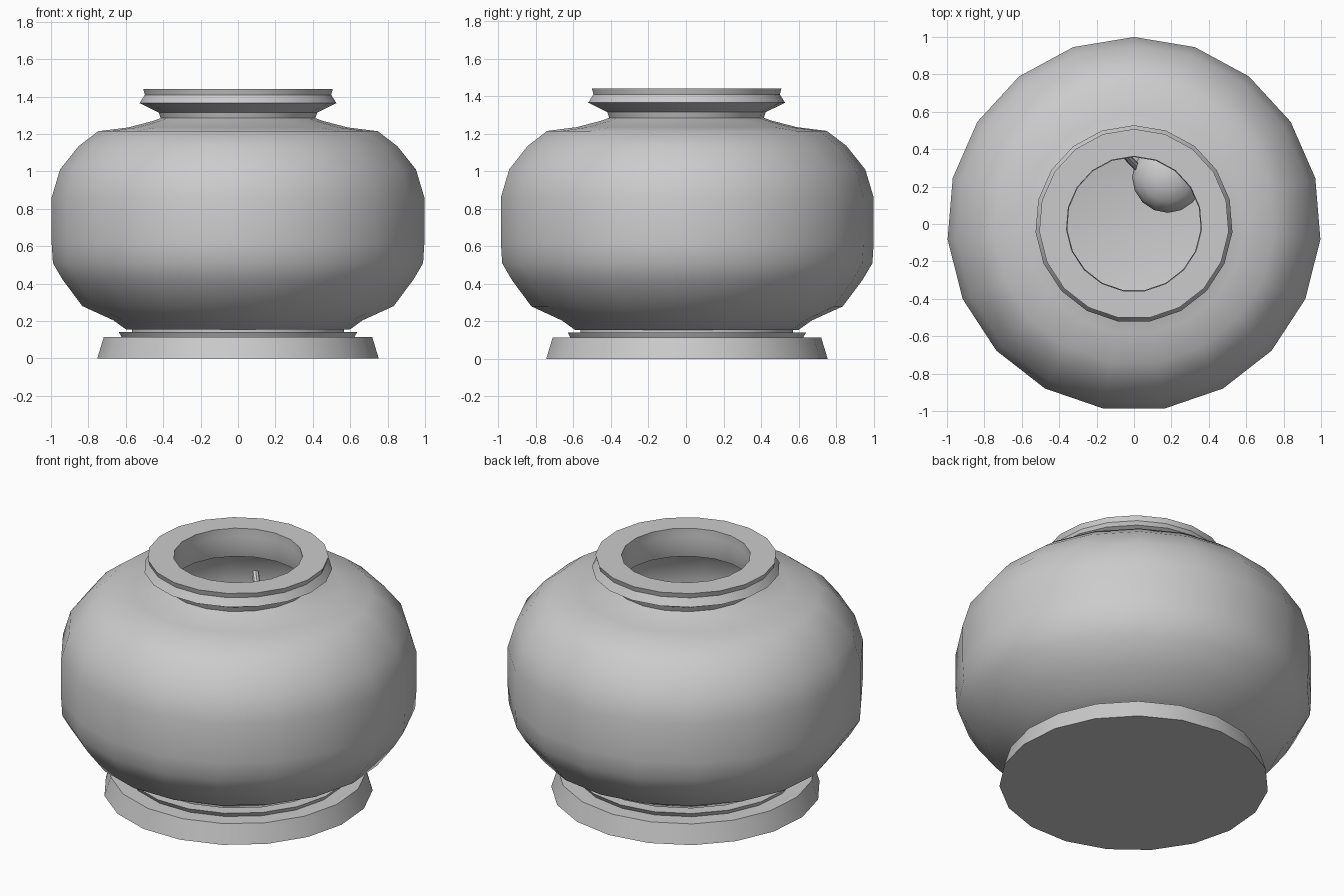
import bpy, bmesh
from math import sin, cos, pi, radians
from mathutils import Vector

if "Cube" in bpy.data.objects:
    bpy.data.objects.remove(bpy.data.objects["Cube"])

SIDES = 19


def finish(name, bm, angle=40):
    bmesh.ops.recalc_face_normals(bm, faces=bm.faces[:])
    me = bpy.data.meshes.new(name)
    bm.to_mesh(me)
    bm.free()
    ob = bpy.data.objects.new(name, me)
    bpy.context.collection.objects.link(ob)
    bpy.ops.object.select_all(action='DESELECT')
    ob.select_set(True)
    bpy.context.view_layer.objects.active = ob
    bpy.ops.object.shade_smooth_by_angle(angle=radians(angle))
    return ob


def lathe(name, profile):
    """Revolve (radius, z) points about z, one corner pointing to +y."""
    bm = bmesh.new()
    rings = []
    for r, z in profile:
        if r == 0:
            rings.append([bm.verts.new((0, 0, z))] * SIDES)
        else:
            rings.append([bm.verts.new((r * sin(2 * pi * i / SIDES),
                                        r * cos(2 * pi * i / SIDES), z))
                          for i in range(SIDES)])
    for a, b in zip(rings, rings[1:]):
        for i in range(SIDES):
            j = (i + 1) % SIDES
            bm.faces.new(list(dict.fromkeys((a[i], a[j], b[j], b[i]))))
    return finish(name, bm)


# Flared foot with its stepped collar
lathe("foot", [(0, 0), (0.755, 0), (0.72, 0.115), (0.625, 0.115),
               (0.64, 0.142), (0.57, 0.142), (0.57, 0.165), (0, 0.165)])

# Hollow pot: outer wall, neck, lip, then back down the inside
lathe("pot", [(0, 0.155), (0.60, 0.155), (0.67, 0.205), (0.835, 0.28),
              (0.94, 0.42), (0.993, 0.51), (1.0, 0.62), (1.0, 0.86),
              (0.955, 1.01), (0.855, 1.135), (0.75, 1.215), (0.59, 1.235),
              (0.455, 1.27), (0.415, 1.285), (0.425, 1.315), (0.528, 1.365),
              (0.50, 1.41), (0.508, 1.44), (0.362, 1.44), (0.362, 1.39),
              (0.358, 1.33), (0.375, 1.26), (0.55, 1.20), (0.72, 1.17),
              (0.82, 1.10), (0.92, 0.98), (0.95, 0.85), (0.95, 0.62),
              (0.89, 0.45), (0.78, 0.31), (0.6, 0.22), (0, 0.22)])

# Ladle lying inside: rounded bowl and a thin handle leaning on the wall
bm = bmesh.new()
bmesh.ops.create_uvsphere(bm, u_segments=16, v_segments=8, radius=0.19)
bmesh.ops.scale(bm, vec=(1, 1, 0.75), verts=bm.verts)
bmesh.ops.translate(bm, vec=(0.18, 0.25, 0.36), verts=bm.verts)
finish("ladle_bowl", bm)

start, end = Vector((0.02, 0.30, 0.38)), Vector((-0.40, 0.74, 0.95))
axis = end - start
bm = bmesh.new()
bmesh.ops.create_cone(bm, cap_ends=True, segments=8, radius1=0.02,
                      radius2=0.02, depth=axis.length)
handle = finish("ladle_handle", bm)
handle.location = (start + end) / 2
handle.rotation_euler = axis.to_track_quat('Z', 'Y').to_euler()
